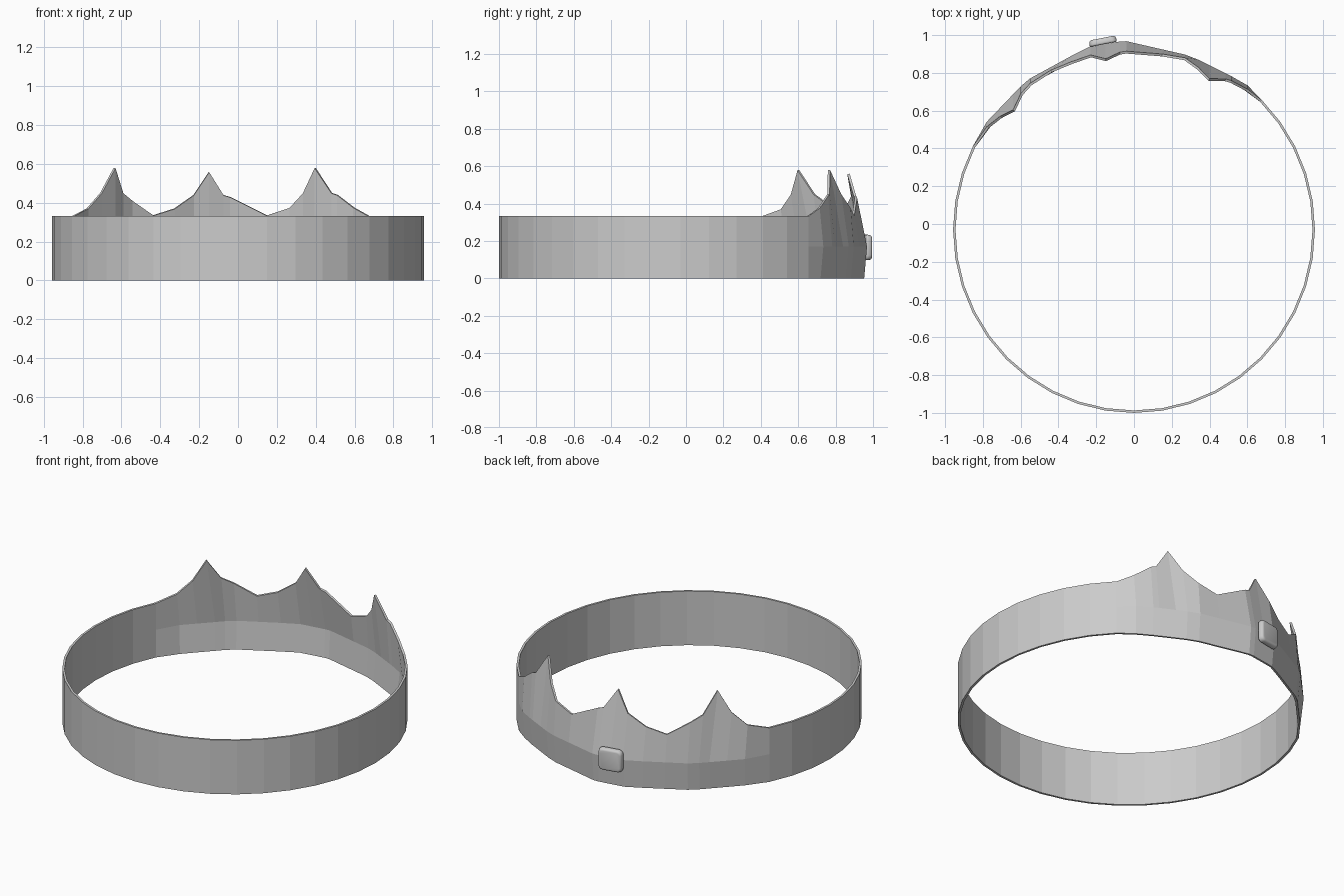
import bpy, bmesh, math

if "Cube" in bpy.data.objects:
    bpy.data.objects.remove(bpy.data.objects["Cube"])

# outer plan line of the faceted back, left to right (x, y)
OUTLINE = [(-.86, .41), (-.79, .53), (-.57, .76), (-.24, .94), (-.05, .97),
           (.30, .89), (.59, .745), (.68, .65)]
# rim of the three peaks, left to right (x, y, z)
RIM = [(-.78, .515, .37), (-.71, .57, .45), (-.64, .605, .58), (-.60, .69, .45),
       (-.55, .745, .41), (-.44, .815, .335), (-.33, .86, .37), (-.23, .895, .44),
       (-.15, .875, .56), (-.075, .91, .44), (-.04, .915, .43), (.15, .90, .335),
       (.27, .88, .375), (.34, .83, .45), (.40, .77, .58), (.485, .768, .45),
       (.515, .76, .44), (.60, .715, .375)]


def outline_y(x):
    for (x0, y0), (x1, y1) in zip(OUTLINE, OUTLINE[1:]):
        if x0 <= x <= x1:
            return y0 + (y1 - y0) * (x - x0) / (x1 - x0)


def finish(bm, name):
    bmesh.ops.recalc_face_normals(bm, faces=bm.faces)
    me = bpy.data.meshes.new(name)
    bm.to_mesh(me)
    bm.free()
    ob = bpy.data.objects.new(name, me)
    bpy.context.collection.objects.link(ob)
    return ob


# round band: columns of bottom, middle and top points
columns = []
for k in range(-13, 16):
    a = math.radians(9 * k - 90)
    x, y = .958 * math.cos(a), -.03 + .97 * math.sin(a)
    columns.append([(x, y, 0), (x, y, .17), (x, y, .332)])
# peaked back, right to left, closing the loop
for x, y, z in reversed(RIM):
    oy = outline_y(x)
    columns.append([(x * .985, oy - .015, 0), (x, oy, .17), (x, y, z)])

bm = bmesh.new()
grid = [[bm.verts.new(p) for p in col] for col in columns]
for i, a in enumerate(grid):
    b = grid[(i + 1) % len(grid)]
    for r in range(2):
        bm.faces.new((a[r], b[r], b[r + 1], a[r + 1]))
band = finish(bm, "crown_band")
sol = band.modifiers.new("thickness", 'SOLIDIFY')
sol.thickness = .013
sol.offset = -1

# rounded rectangular gem on the back
bm = bmesh.new()
bmesh.ops.create_cube(bm, size=1)
for v in bm.verts:
    taper = .92 if v.co.y > 0 else 1
    v.co = (v.co.x * .15 * taper, v.co.y * .034, v.co.z * .14 * taper)
upright = [e for e in bm.edges if abs(e.verts[0].co.y - e.verts[1].co.y) > .02]
bmesh.ops.bevel(bm, geom=upright, offset=.025, segments=3, profile=.5, affect='EDGES')
caps = [f for f in bm.faces if abs(f.normal.y) > .9]
rims = list({e for f in caps for e in f.edges})
bmesh.ops.bevel(bm, geom=rims, offset=.011, segments=3, profile=.5, affect='EDGES')
gem = finish(bm, "gem")
gem.location = (-.165, .968, .165)
gem.rotation_euler = (0, 0, math.radians(11))
for p in gem.data.polygons:
    p.use_smooth = True
